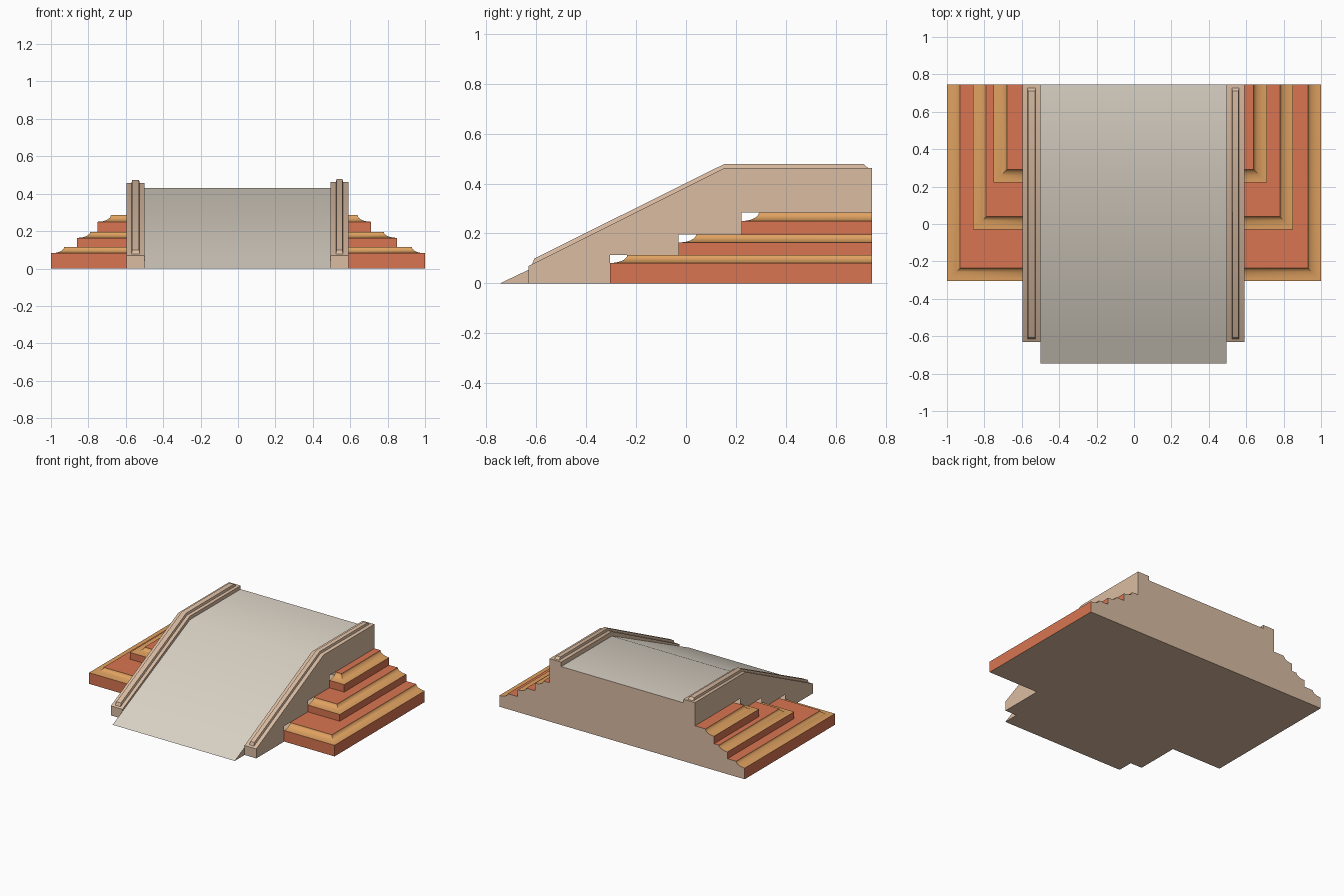
import bpy, bmesh, math

cube = bpy.data.objects.get("Cube")
if cube:
    bpy.data.objects.remove(cube, do_unlink=True)


def material(name, rgb):
    mat = bpy.data.materials.new(name)
    linear = [((c / 255 + 0.055) / 1.055) ** 2.4 for c in rgb] + [1.0]
    mat.diffuse_color = linear
    mat.use_nodes = True
    mat.node_tree.nodes["Principled BSDF"].inputs["Base Color"].default_value = linear
    return mat


STONE = material("pale_stone", (219, 211, 198))
TAN = material("tan_plaster", (218, 188, 162))
BRICK = material("brick_orange", (216, 117, 81))
OCHRE = material("ochre_trim", (224, 162, 97))


def build(name, faces, mats):
    """Make an object from (corner list, material slot) pairs."""
    bm = bmesh.new()
    for corners, slot in faces:
        face = bm.faces.new([bm.verts.new(c) for c in corners])
        face.material_index = slot
    bmesh.ops.remove_doubles(bm, verts=bm.verts, dist=0.0005)
    bmesh.ops.recalc_face_normals(bm, faces=bm.faces)
    mesh = bpy.data.meshes.new(name)
    bm.to_mesh(mesh)
    bm.free()
    for m in mats:
        mesh.materials.append(m)
    obj = bpy.data.objects.new(name, mesh)
    bpy.context.collection.objects.link(obj)
    bpy.ops.object.select_all(action='DESELECT')
    obj.select_set(True)
    bpy.context.view_layer.objects.active = obj
    bpy.ops.object.shade_smooth_by_angle(angle=math.radians(30))
    return obj


def strip(x0, x1, path):
    """Quads across x that follow a (y, z) path."""
    return [[(x0, *a), (x1, *a), (x1, *b), (x0, *b)] for a, b in zip(path, path[1:])]


FRONT, BACK, CREST = -0.745, 0.745, 0.155
WALL_FRONT, DECK = -0.63, 0.43
ramp_z = DECK * (WALL_FRONT - FRONT) / (CREST - FRONT)
LEFT_IN, RIGHT_IN = 0.495, -0.5

# Ramp and flat deck, with the back wall and underside
surface = [(FRONT, 0), (WALL_FRONT, ramp_z), (CREST, DECK), (BACK, DECK)]
faces = [(q, 0) for q in strip(RIGHT_IN, LEFT_IN, surface)]
faces += [(q, 1) for q in strip(RIGHT_IN, LEFT_IN, [(BACK, DECK), (BACK, 0), (FRONT, 0)])]
for x in (RIGHT_IN, LEFT_IN):
    faces.append(([(x, FRONT, 0), (x, WALL_FRONT, 0), (x, WALL_FRONT, ramp_z)], 1))
build("ramp", faces, [STONE, TAN])

# Tier data: outer half width, front edge, riser bottom, riser top, trim top
COVE = 0.07


def tiers(side):
    third = 0.71 if side > 0 else 0.75
    second = 0.85 if side > 0 else 0.86
    return [(1.0, -0.305, 0, 0.082, 0.114),
            (second, -0.03, 0.114, 0.164, 0.195),
            (third, 0.222, 0.195, 0.25, 0.285)]


def side_wall(name, side, inner, outer, top):
    line = [(WALL_FRONT, 0.07), (CREST, top), (BACK, top)]
    faces = strip(inner, outer, [(WALL_FRONT, 0)] + line + [(BACK, 0), (WALL_FRONT, 0)])
    # inner face rises above the ramp
    edge = line + [(BACK, DECK), (CREST, DECK), (WALL_FRONT, ramp_z)]
    faces.append([(inner, *p) for p in edge])
    # outer face is cut along the stepped tiers
    notch = []
    for _, y, low, _, high in tiers(side):
        notch += [(y, low), (y, high)]
    notch.append((BACK, notch[-1][1]))
    faces.append([(outer, *p) for p in [(WALL_FRONT, 0)] + notch + line[::-1]])
    build(name, [(f, 0) for f in faces], [TAN])


def rail(name, xa, xb, top):
    # raised ridge with chamfered sides and ends
    base = [(-0.617, 0.074), (CREST, top - 0.002), (0.73, top - 0.002)]
    ridge = [(-0.607, 0.1), (CREST, top + 0.016), (0.71, top + 0.016)]
    t = 0.004
    faces = strip(xa + t, xb - t, ridge)
    for x, xr in ((xa, xa + t), (xb, xb - t)):
        for i in range(2):
            faces.append([(x, *base[i]), (x, *base[i + 1]),
                          (xr, *ridge[i + 1]), (xr, *ridge[i])])
    for i in (0, 2):
        faces.append([(xa, *base[i]), (xb, *base[i]),
                      (xb - t, *ridge[i]), (xa + t, *ridge[i])])
    build(name, [(f, 0) for f in faces], [TAN])


def steps(name, side, wall_x):
    # rows of the mitred sweep: half width, front edge, height, slot below
    rows = []
    for half, y, low, high, trim in tiers(side):
        rows += [(half, y, low, 0), (half, y, high, 0)]
        for k in range(1, 9):
            a = math.pi / 2 * k / 8
            d = COVE * math.sin(a)
            rows.append((half - d, y + d, high + (trim - high) * (1 - math.cos(a)), 1))
    faces = []
    for (h0, y0, z0, _), (h1, y1, z1, slot) in zip(rows, rows[1:]):
        a0, a1 = side * h0, side * h1
        faces.append(([(wall_x, y0, z0), (a0, y0, z0), (a1, y1, z1), (wall_x, y1, z1)], slot))
        faces.append(([(a0, y0, z0), (a0, BACK, z0), (a1, BACK, z1), (a1, y1, z1)], slot))
    # top landing, underside and flat back
    for (h, y, z, _), slot in ((rows[-1], 0), (rows[0], 2)):
        faces.append(([(wall_x, y, z), (side * h, y, z),
                       (side * h, BACK, z), (wall_x, BACK, z)], slot))
    outline = [(side * h, BACK, z) for h, _, z, _ in rows]
    faces.append(([(wall_x, BACK, 0)] + outline + [(wall_x, BACK, rows[-1][2])], 2))
    build(name, faces, [BRICK, OCHRE, TAN])


# Left and right flanks
for label, side, inner, outer, top, xa, xb in (
        ("left", 1, LEFT_IN, 0.59, 0.463, 0.523, 0.562),
        ("right", -1, RIGHT_IN, -0.595, 0.456, -0.57, -0.525)):
    side_wall(label + "_side_wall", side, inner, outer, top)
    rail(label + "_wall_rail", xa, xb, top)
    steps(label + "_steps", side, outer)
